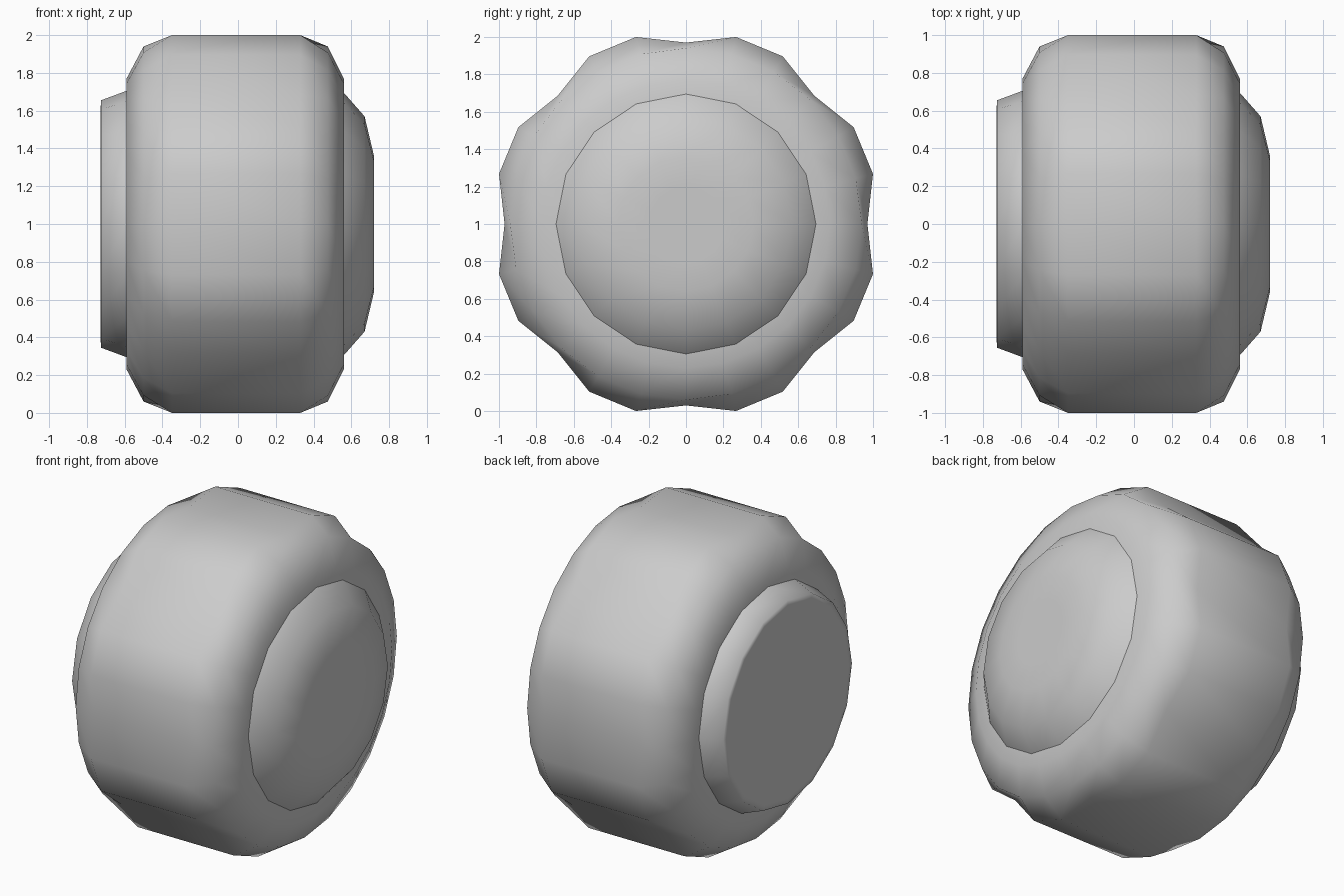
import bpy
import bmesh
from math import cos, sin, pi

cube = bpy.data.objects.get("Cube")
if cube:
    bpy.data.objects.remove(cube, do_unlink=True)

grey = bpy.data.materials.new("plain_grey")
grey.use_nodes = True
colour = (0.6, 0.6, 0.6, 1)
grey.diffuse_color = colour
grey.node_tree.nodes["Principled BSDF"].inputs["Base Color"].default_value = colour


def lathe(name, profile, sides, notch=None):
    """Revolve (x, radius) points round the x axis; notch = (step, radius limit)."""
    bm = bmesh.new()
    rings = []
    for x, r in profile:
        ring = []
        for i in range(sides):
            a = 2 * pi * i / sides
            rad = min(r, notch[1]) if notch and i % notch[0] == 0 else r
            ring.append(bm.verts.new((x, rad * cos(a), 1 + rad * sin(a))))
        rings.append(ring)
    for a, b in zip(rings, rings[1:]):
        for i in range(sides):
            j = (i + 1) % sides
            bm.faces.new((a[i], a[j], b[j], b[i]))
    bm.faces.new(rings[0])
    bm.faces.new(rings[-1])
    bmesh.ops.recalc_face_normals(bm, faces=bm.faces)
    for f in bm.faces:
        f.smooth = True
    mesh = bpy.data.meshes.new(name)
    bm.to_mesh(mesh)
    bm.free()
    mesh.materials.append(grey)
    obj = bpy.data.objects.new(name, mesh)
    bpy.context.collection.objects.link(obj)
    return obj


# Tyre with the tread pinched in at every eighth of a turn
lathe("tyre", [(-0.58, 0.6), (-0.59, 0.77), (-0.5, 0.94), (-0.35, 1.035),
               (0.33, 1.035), (0.475, 0.94), (0.56, 0.77), (0.56, 0.6)],
      24, notch=(3, 0.97))

# Domed cap on the outer side
lathe("domed_cap", [(0.5, 0.75), (0.56, 0.695), (0.67, 0.57), (0.72, 0.36), (0.72, 0.2)], 16)

# Flat raised disc on the inner side
lathe("flat_disc", [(-0.5, 0.74), (-0.59, 0.705), (-0.725, 0.655), (-0.727, 0.62)], 16)
